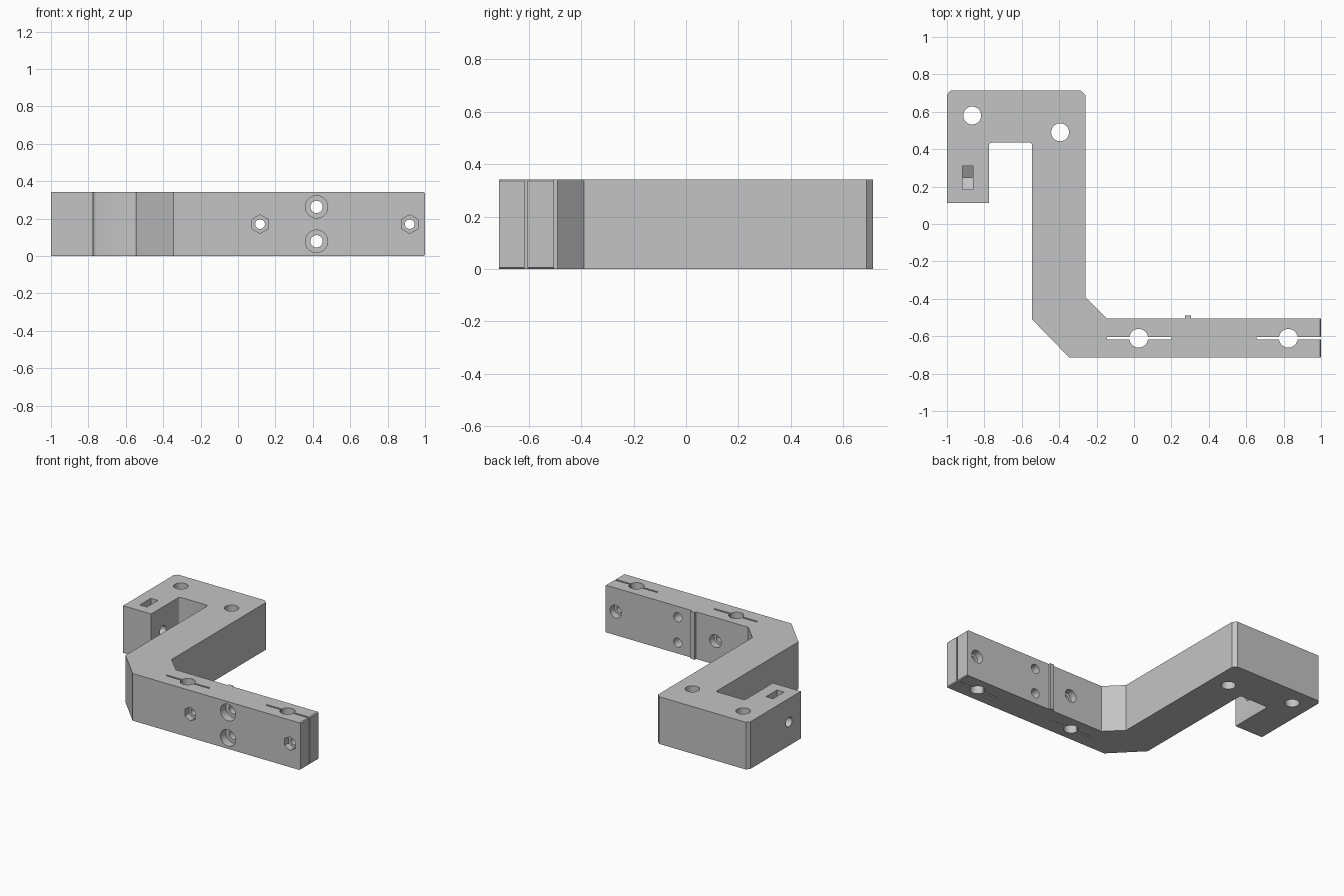
import bpy, bmesh
from math import sin, cos, pi, radians

HEIGHT = 0.342
MID = HEIGHT / 2
ARM_Y = -0.611          # centre line of the clamp arm

cube = bpy.data.objects.get("Cube")
if cube:
    bpy.data.objects.remove(cube, do_unlink=True)

grey = bpy.data.materials.new("light grey plastic")
grey.use_nodes = True
colour = (0.55, 0.55, 0.55, 1)
grey.diffuse_color = colour
grey.node_tree.nodes["Principled BSDF"].inputs["Base Color"].default_value = colour

AXES = {"x": lambda u, v, w: (w, u, v),
        "y": lambda u, v, w: (u, w, v),
        "z": lambda u, v, w: (u, v, w)}


def prism(name, outline, start, end, axis="z"):
    """Extrude a flat outline along an axis from start to end."""
    place = AXES[axis]
    bm = bmesh.new()
    low = [bm.verts.new(place(u, v, start)) for u, v in outline]
    high = [bm.verts.new(place(u, v, end)) for u, v in outline]
    bm.faces.new(low)
    bm.faces.new(high)
    n = len(outline)
    for i in range(n):
        j = (i + 1) % n
        bm.faces.new((low[i], low[j], high[j], high[i]))
    bmesh.ops.recalc_face_normals(bm, faces=bm.faces)
    mesh = bpy.data.meshes.new(name)
    bm.to_mesh(mesh)
    bm.free()
    obj = bpy.data.objects.new(name, mesh)
    bpy.context.collection.objects.link(obj)
    return obj


def ring(u, v, r, n=32):
    return [(u + r * sin(2 * pi * i / n), v + r * cos(2 * pi * i / n)) for i in range(n)]


def rect(u0, u1, v0, v1):
    return [(u0, v0), (u1, v0), (u1, v1), (u0, v1)]


# Bracket body: hook, long arm, angled elbow and clamp arm with its locating rib
outline = [(-1, 0.69), (-0.98, 0.715), (-0.285, 0.715), (-0.26, 0.69),
           (-0.26, -0.39), (-0.145, -0.505),
           (0.273, -0.505), (0.273, -0.49), (0.305, -0.49), (0.305, -0.505),
           (1, -0.505), (1, -0.715), (-0.345, -0.715), (-0.545, -0.51),
           (-0.545, 0.435), (-0.775, 0.435), (-0.775, 0.112), (-1, 0.112)]
body = prism("bracket_body", outline, 0, HEIGHT)
body.data.materials.append(grey)

# Soft notch corners and a fine bevel on the end of the clamp arm
bm = bmesh.new()
bm.from_mesh(body.data)
notch, tip = [], []
for e in bm.edges:
    a, b = (v.co for v in e.verts)
    if abs(a.z - b.z) > 0.1 and abs(a.y - 0.435) < 0.01:
        notch.append(e)
    elif abs(a.z - b.z) < 0.01 and min(a.x, b.x) > 0.99:
        tip.append(e)
bmesh.ops.bevel(bm, geom=notch, offset=0.015, segments=4, profile=0.5, affect="EDGES")
bmesh.ops.bevel(bm, geom=tip, offset=0.006, segments=1, affect="EDGES")
bm.to_mesh(body.data)
bm.free()

cutters = []


def cut(outline, start, end, axis="z"):
    cutters.append(prism("cutter", outline, start, end, axis))


# Mounting holes through the hook
for x, y in ((-0.865, 0.58), (-0.395, 0.49)):
    cut(ring(x, y, 0.048), -0.1, 0.5)

# Rod holes, clamp slots and clamp bolts with hex recess and counterbore
for x, slot_start, slot_end in ((0.025, -0.145, 0.2), (0.825, 0.655, 1.1)):
    cut(ring(x, ARM_Y, 0.05), -0.1, 0.5)
    cut(rect(slot_start, slot_end, ARM_Y - 0.006, ARM_Y + 0.006), -0.1, 0.5)
    bolt = x + 0.093
    cut(ring(bolt, MID, 0.026), -0.8, -0.4, "y")
    cut(ring(bolt, MID, 0.05, 6), -0.8, -0.67, "y")
    cut(ring(bolt, MID, 0.046), -0.555, -0.4, "y")

# Pair of counterbored screw holes
for z in (MID - 0.092, MID + 0.092):
    cut(ring(0.42, z, 0.033), -0.8, -0.4, "y")
    cut(ring(0.42, z, 0.06), -0.8, -0.655, "y")

# Side screw hole in the hook with a drop-in nut pocket
cut(ring(0.248, MID, 0.035), -1.1, -0.7, "x")
cut([(0.185, 0.5), (0.311, 0.5), (0.311, MID - 0.036),
     (0.248, MID - 0.072), (0.185, MID - 0.036)], -0.917, -0.86, "x")

# Apply all cuts
bpy.ops.object.select_all(action="DESELECT")
body.select_set(True)
bpy.context.view_layer.objects.active = body
for cutter in cutters:
    cutter.hide_render = True
    mod = body.modifiers.new("cut", "BOOLEAN")
    mod.operation = "DIFFERENCE"
    mod.solver = "EXACT"
    mod.object = cutter
    bpy.ops.object.modifier_apply(modifier=mod.name)
for cutter in cutters:
    bpy.data.objects.remove(cutter, do_unlink=True)

bpy.ops.object.shade_smooth_by_angle(angle=radians(30))
